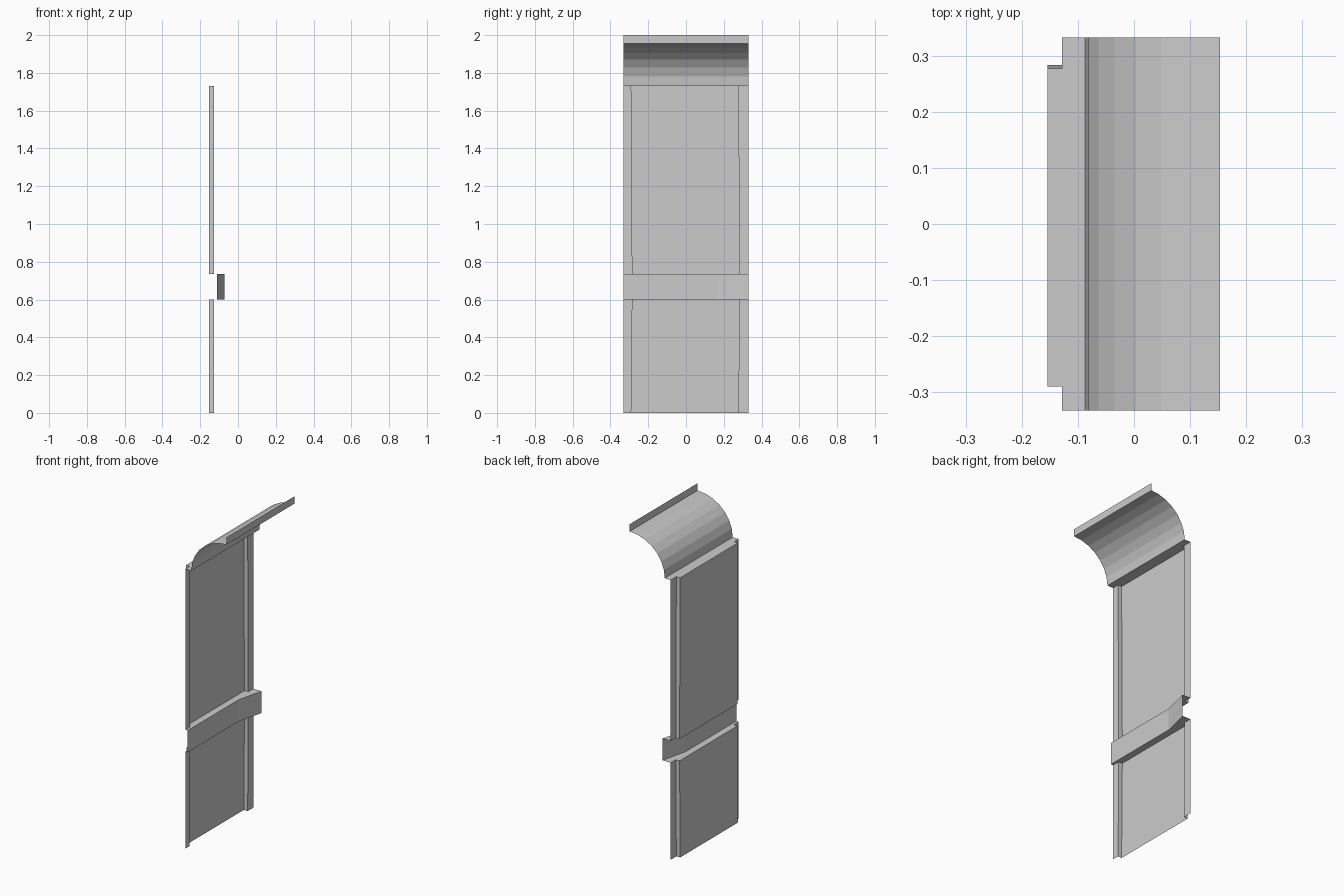
import bpy
import math

if "Cube" in bpy.data.objects:
    bpy.data.objects.remove(bpy.data.objects["Cube"])

HALF = 0.332          # half width along y
STRIP, RECESS = -0.128, -0.154   # x of side strips and recessed panel


def mesh_object(name, verts, faces):
    me = bpy.data.meshes.new(name)
    me.from_pydata(verts, [], faces)
    me.update()
    ob = bpy.data.objects.new(name, me)
    bpy.context.collection.objects.link(ob)
    return ob


def loft(name, a, b):
    """Sheet between two matching open polylines."""
    n = len(a)
    faces = [(i, i + 1, n + i + 1, n + i) for i in range(n - 1)]
    return mesh_object(name, a + b, faces)


def wall_line(z, shift=0.0):
    """Stepped wall outline: strip, recessed panel, strip."""
    l, r = -0.284 - shift, 0.283 - shift
    return [(STRIP, -HALF, z), (STRIP, l, z), (RECESS, l, z),
            (RECESS, r, z), (STRIP, r, z), (STRIP, HALF, z)]


def band_line(z):
    """Rail outline, kicking inward near one end."""
    return [(-0.112, -HALF, z), (-0.112, 0.165, z), (-0.072, HALF, z)]


def ledge(name, outline, inner):
    """Flat cap between the wall outline and an inner line."""
    verts = outline + inner[::-1]
    return mesh_object(name, verts, [tuple(range(len(verts)))])


# Wall panels below and above the rail
Z1, Z2, Z3 = 0.60, 0.735, 1.73
loft("lower_wall_panel", wall_line(0, 0.006), wall_line(Z1))
loft("upper_wall_panel", wall_line(Z2), wall_line(Z3, 0.006))

# Rail band with its ledges
loft("rail_band", band_line(Z1), band_line(Z2))
ledge("rail_lower_ledge", wall_line(Z1), band_line(Z1))
ledge("rail_upper_ledge", wall_line(Z2), band_line(Z2))

# Cap on top of the wall, reaching to the cove
COVE = -0.087
ledge("wall_top_ledge", wall_line(Z3, 0.006), [(COVE, -HALF, Z3), (COVE, HALF, Z3)])

# Faceted quarter-round cove and the upright lip at its end
END, TOP, SEG = 0.153, 1.955, 7
arc = []
for i in range(SEG + 1):
    t = math.pi / 2 * i / SEG
    arc.append((END - (END - COVE) * math.cos(t), Z3 + (TOP - Z3) * math.sin(t)))
profile = arc + [(END, 2.0)]
loft("ceiling_cove", [(x, HALF, z) for x, z in profile], [(x, -HALF, z) for x, z in profile])
